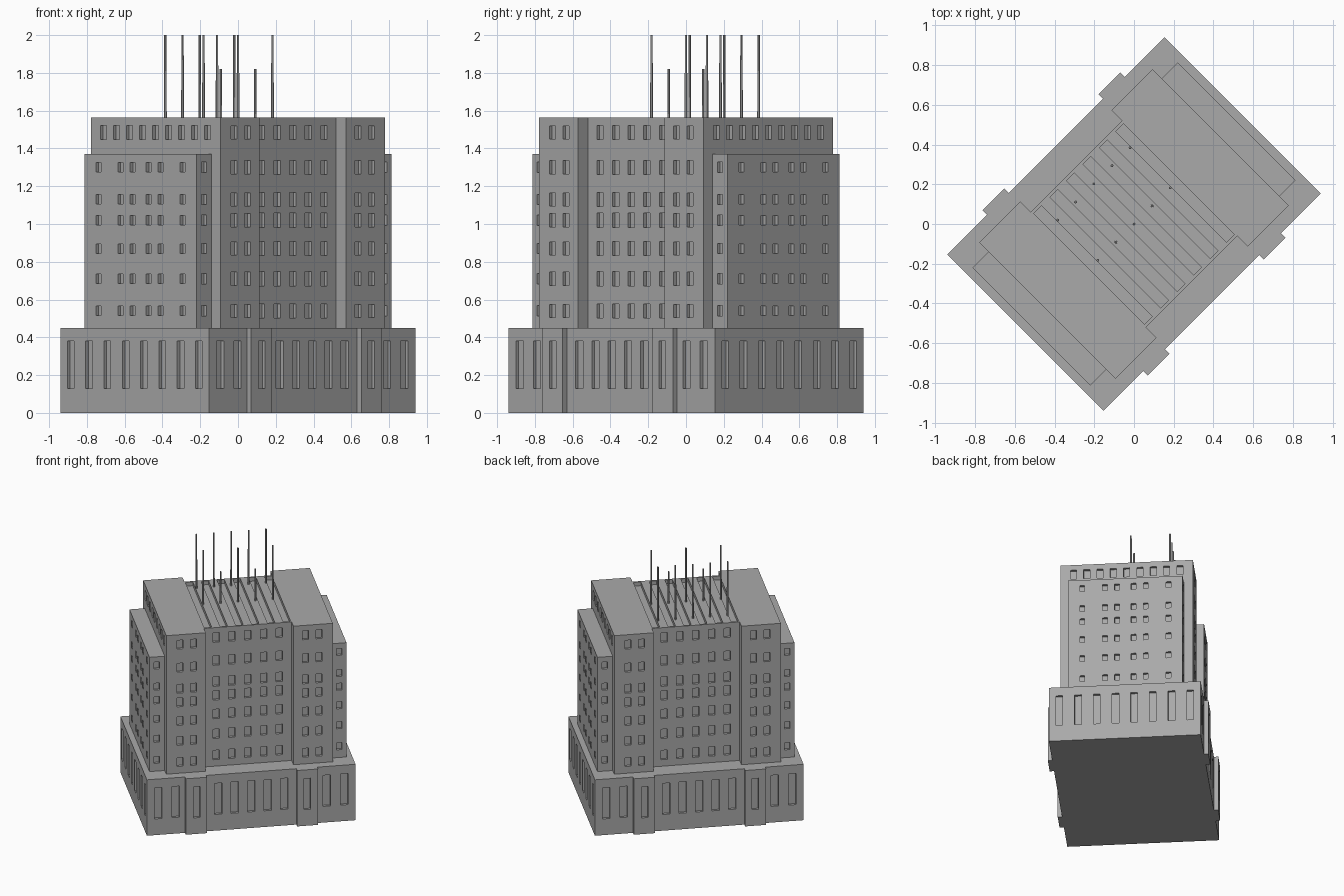
import bpy, bmesh, math
from mathutils import Matrix, Vector

old = bpy.data.objects.get("Cube")
if old:
    bpy.data.objects.remove(old, do_unlink=True)

TURN = math.radians(45)          # the plan sits diagonally on the ground
DEPTH = 0.02                     # window recess

stone = bpy.data.materials.new("grey stone")
stone.use_nodes = True
grey = (0.4, 0.4, 0.4, 1)
stone.diffuse_color = grey
stone.node_tree.nodes["Principled BSDF"].inputs["Base Color"].default_value = grey


def finish(name, bm):
    bmesh.ops.recalc_face_normals(bm, faces=bm.faces)
    mesh = bpy.data.meshes.new(name)
    bm.to_mesh(mesh)
    bm.free()
    mesh.materials.append(stone)
    obj = bpy.data.objects.new(name, mesh)
    obj.rotation_euler.z = TURN
    bpy.context.collection.objects.link(obj)
    return obj


def add_box(bm, centre, size):
    matrix = Matrix.Translation(Vector(centre)) @ Matrix.Diagonal((*size, 1))
    bmesh.ops.create_cube(bm, size=1, matrix=matrix)


def prism(name, quarter, z0, z1):
    """Extrude a plan given by its +x +y quarter, mirrored to all four."""
    back = [(-x, y) for x, y in reversed(quarter)]
    plan = quarter + back
    plan += [(-x, -y) for x, y in plan]
    bm = bmesh.new()
    face = bm.faces.new([bm.verts.new((x, y, z0)) for x, y in plan])
    top = bmesh.ops.extrude_face_region(bm, geom=[face])["geom"]
    verts = [v for v in top if isinstance(v, bmesh.types.BMVert)]
    bmesh.ops.translate(bm, verts=verts, vec=(0, 0, z1 - z0))
    return finish(name, bm)


def side_windows(bm, wall, columns, rows, w, h):
    """Openings in both long walls at y = +-wall."""
    for y in (-wall, wall):
        for x in columns:
            for z in rows:
                add_box(bm, (x, y, z), (w, 2 * DEPTH, h))


def end_windows(bm, wall, columns, rows, w, h):
    """Openings in both end walls at x = +-wall."""
    for x in (-wall, wall):
        for y in columns:
            for z in rows:
                add_box(bm, (x, y, z), (2 * DEPTH, w, h))


def cut(obj, bm):
    cutter = finish(obj.name + "_cutter", bm)
    cutter.hide_render = True
    mod = obj.modifiers.new("openings", "BOOLEAN")
    mod.operation = "DIFFERENCE"
    mod.solver = "EXACT"
    mod.object = cutter
    bpy.context.view_layer.objects.active = obj
    bpy.ops.object.modifier_apply(modifier=mod.name)
    bpy.data.objects.remove(cutter, do_unlink=True)


def both(values):
    return [s * v for v in values for s in (-1, 1)]


def spread(count, step):
    return [(i - (count - 1) / 2) * step for i in range(count)]


floors = [0.54, 0.71, 0.87, 1.02, 1.13, 1.30]
attic = 1.485
bay = 0.117

# Podium with shallow projecting piers and tall slots
podium = prism("podium", [(0.773, 0.556), (0.49, 0.556), (0.49, 0.588),
                          (0.335, 0.588), (0.335, 0.556)], 0, 0.45)
bm = bmesh.new()
end_windows(bm, 0.773, spread(8, 0.137), [0.255], 0.05, 0.25)
side_windows(bm, 0.556, spread(5, 0.122) + both([0.56, 0.69]), [0.255], 0.055, 0.25)
side_windows(bm, 0.588, both([0.41]), [0.255], 0.05, 0.25)
cut(podium, bm)

# Tower: two wings with a recessed centre
tower = prism("tower", [(0.617, 0.485), (0.325, 0.485), (0.325, 0.41)], 0.44, 1.565)
bm = bmesh.new()
side_windows(bm, 0.41, spread(5, bay), floors + [attic], 0.048, 0.075)
side_windows(bm, 0.485, both([0.415, 0.515]), floors + [attic], 0.045, 0.07)
end_windows(bm, 0.617, spread(9, 0.0975), [attic], 0.045, 0.075)
# Roof channels that leave raised ribs between them
for x in spread(6, bay):
    add_box(bm, (x, 0, 1.565), (0.055, 0.79, 0.06))
cut(tower, bm)

# Lower blocks against each end of the tower
for side, name in ((1, "left"), (-1, "right")):
    bm = bmesh.new()
    add_box(bm, (side * 0.667, 0, 0.905), (0.126, 0.84, 0.93))
    block = finish(name + "_end_block", bm)
    bm = bmesh.new()
    end_windows(bm, 0.73, both([0.06, 0.15, 0.315]), floors, 0.036, 0.05)
    side_windows(bm, 0.42, [side * 0.675], floors, 0.04, 0.055)
    cut(block, bm)

# Two rows of roof masts, the middle row alternating in height
for row, y in (("rear", 0.286), ("middle", 0)):
    for i, x in enumerate(spread(5, 0.129)):
        top = 1.82 if row == "middle" and i % 2 else 2.0
        bm = bmesh.new()
        bmesh.ops.create_cone(bm, cap_ends=True, segments=6, radius1=0.008,
                              radius2=0.006, depth=top - 1.53,
                              matrix=Matrix.Translation((x, y, (top + 1.53) / 2)))
        finish(f"{row}_mast_{i + 1}", bm)
